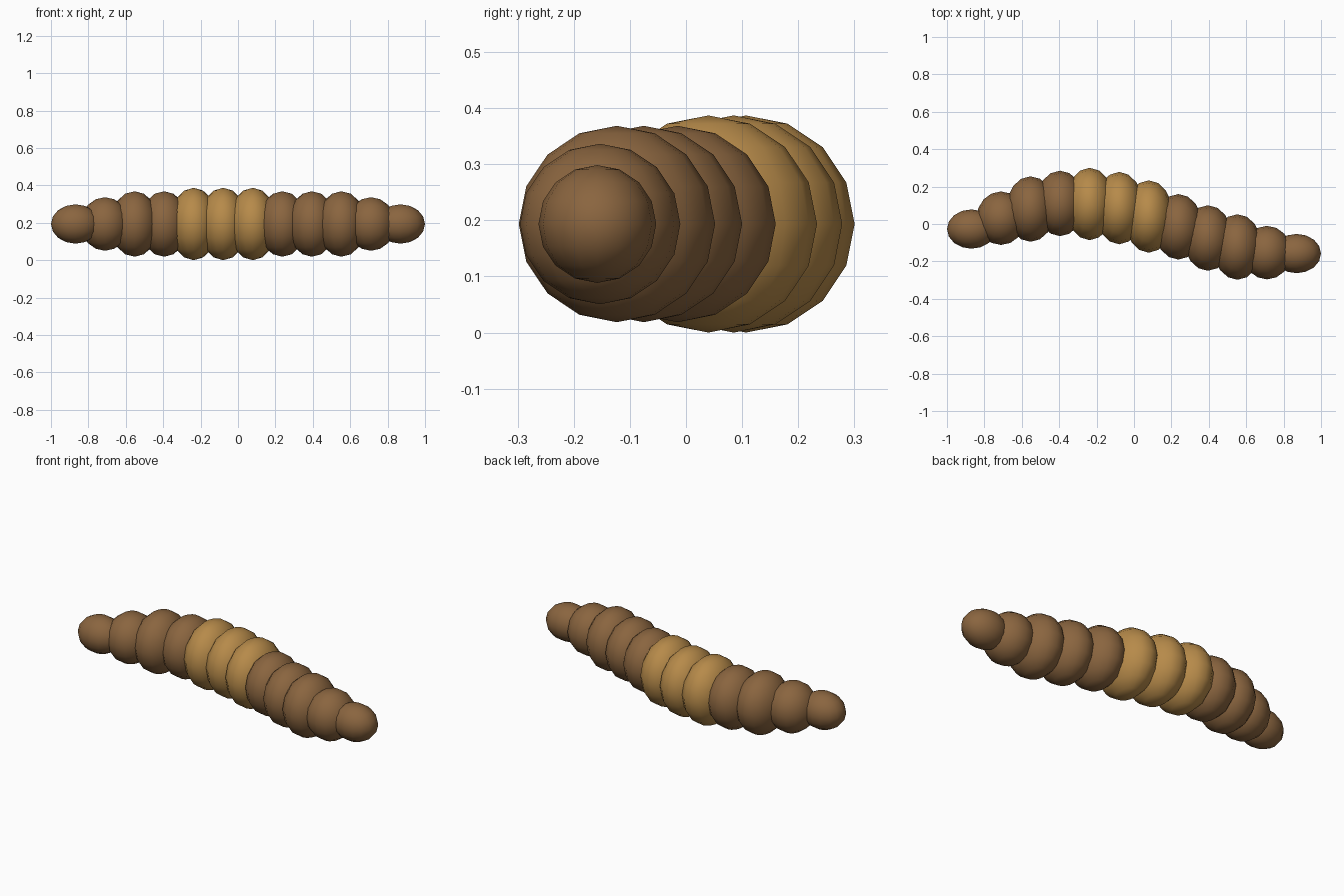
import bpy

if "Cube" in bpy.data.objects:
    bpy.data.objects.remove(bpy.data.objects["Cube"])


def make_material(name, color):
    mat = bpy.data.materials.new(name)
    mat.diffuse_color = (*color, 1.0)
    mat.use_nodes = True
    mat.node_tree.nodes["Principled BSDF"].inputs["Base Color"].default_value = mat.diffuse_color
    return mat


brown = make_material("earth brown", (0.255, 0.130, 0.050))
gold = make_material("golden tan", (0.470, 0.255, 0.068))

SPACING = 0.158      # distance between segments along the body
HALF_LENGTH = 0.131  # half length of each segment
CENTER_Z = 0.1935

# Sideways bend and radius of each body segment, from left to right
bend = [-0.027, 0.031, 0.080, 0.110, 0.107, 0.085,
        0.040, -0.015, -0.075, -0.123, -0.153, -0.158]
radii = [0.105, 0.143, 0.175, 0.175, 0.1935, 0.1935]
radii += [0.1935, 0.175, 0.175, 0.175, 0.143, 0.105]

for i, (y, radius) in enumerate(zip(bend, radii)):
    x = (i - 5.5) * SPACING
    bpy.ops.mesh.primitive_uv_sphere_add(
        segments=16, ring_count=8, radius=1.0, location=(x, y, CENTER_Z))
    segment = bpy.context.object
    segment.scale = (HALF_LENGTH, radius, radius)
    bpy.ops.object.transform_apply(location=False, rotation=False, scale=True)
    bpy.ops.object.shade_smooth()

    # Three wide golden segments form the saddle
    is_saddle = 4 <= i <= 6
    segment.name = f"{'saddle' if is_saddle else 'body'}_segment_{i + 1}"
    segment.data.materials.append(gold if is_saddle else brown)
